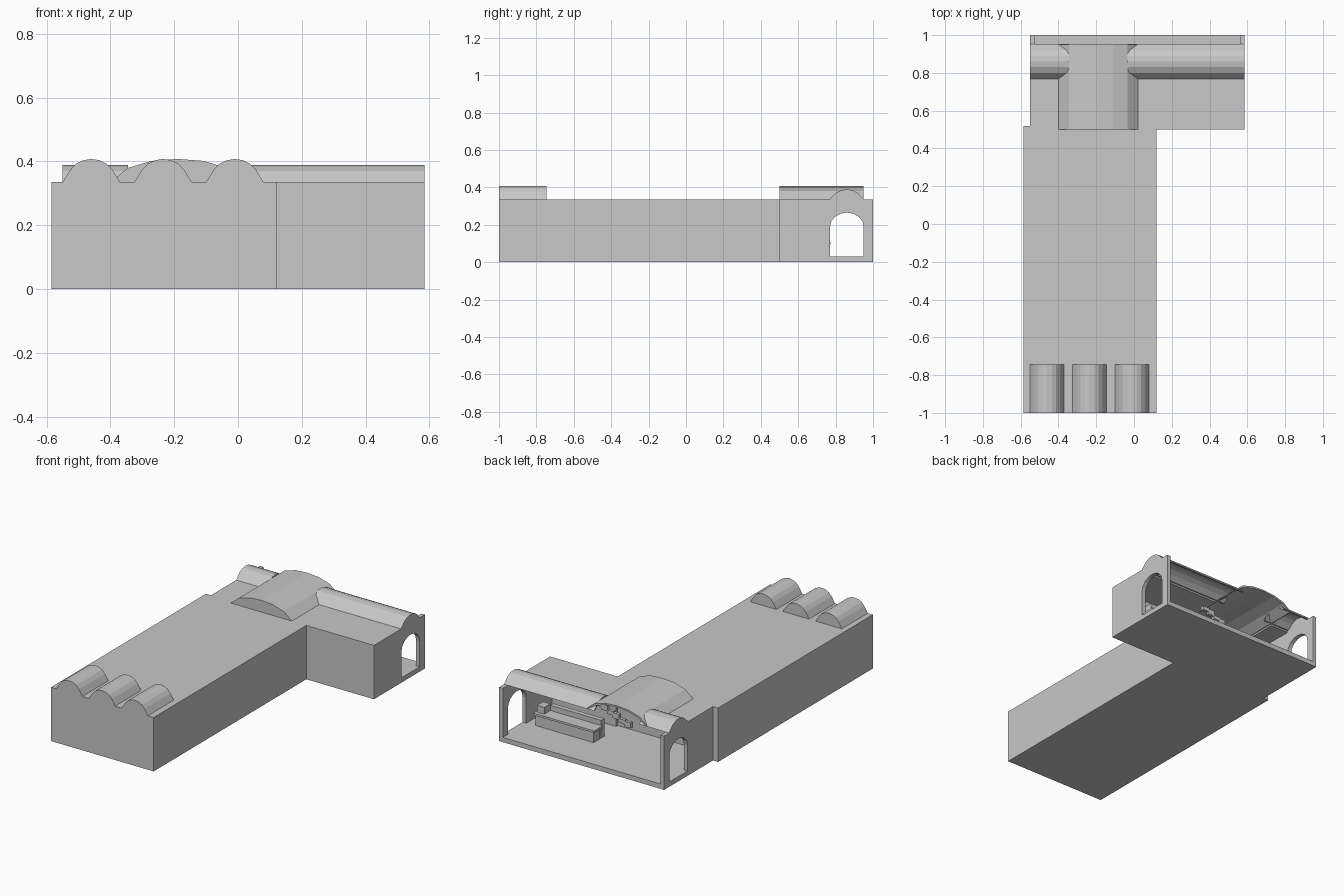
import bpy
import bmesh
import math
from mathutils import Vector

cube = bpy.data.objects.get("Cube")
if cube:
    bpy.data.objects.remove(cube, do_unlink=True)

# One plain stone colour for the whole building
stone = bpy.data.materials.new("grey_stone")
stone.use_nodes = True
stone.diffuse_color = (0.58, 0.58, 0.58, 1)
stone.node_tree.nodes["Principled BSDF"].inputs["Base Color"].default_value = (0.58, 0.58, 0.58, 1)

WALL_TOP, FLOOR_TOP = 0.335, 0.03
LEFT, RIGHT, BACK = 0.585, -0.55, 1.0
WING_Y, HALL_Y = 0.5, 0.77


def finish(name, bm):
    bmesh.ops.recalc_face_normals(bm, faces=bm.faces)
    mesh = bpy.data.meshes.new(name)
    bm.to_mesh(mesh)
    bm.free()
    mesh.materials.append(stone)
    obj = bpy.data.objects.new(name, mesh)
    bpy.context.collection.objects.link(obj)
    return obj


def box(name, x, y, z):
    bm = bmesh.new()
    bmesh.ops.create_cube(bm, size=1)
    for v in bm.verts:
        v.co = [lo + (c + 0.5) * (hi - lo) for c, (lo, hi) in zip(v.co, (x, y, z))]
    return finish(name, bm)


def prism(name, outline, axis, start, end):
    """Extrude a closed outline of (across, height) points along x or y."""
    bm = bmesh.new()
    place = lambda p: (start, p[0], p[1]) if axis == "x" else (p[0], start, p[1])
    face = bm.faces.new([bm.verts.new(place(p)) for p in outline])
    step = Vector((end - start, 0, 0) if axis == "x" else (0, end - start, 0))
    top = bmesh.ops.extrude_face_region(bm, geom=[face], use_keep_orig=True)
    bmesh.ops.translate(bm, vec=step, verts=[g for g in top["geom"] if isinstance(g, bmesh.types.BMVert)])
    return finish(name, bm)


def arc(half, centre):
    """Mirror a half profile into a full vault line resting on the wall tops."""
    line = [(-a, h) for a, h in half] + [(a, h) for a, h in reversed(half[:-1])]
    return [(centre + a, WALL_TOP + h) for a, h in line]


def shell(line, thick=0.01):
    """Close a vault line with a parallel inner line."""
    mid = (line[0][0] + line[-1][0]) / 2
    half = abs(line[-1][0] - mid)
    k = 1 - thick / half
    return line + [(mid + (a - mid) * k, h - thick * (h > WALL_TOP)) for a, h in reversed(line)]


SMALL = [(0.09, 0), (0.067, 0.038), (0.048, 0.058), (0.025, 0.069), (0, 0.073)]
BARREL = [(0.092, 0), (0.06, 0.035), (0.03, 0.05), (0, 0.054)]
CROSS = [(0.21, 0), (0.155, 0.045), (0.08, 0.067), (0, 0.073)]

# Long front block, with the small step where it meets the wing
box("long_block", (-0.585, 0.12), (-1, WING_Y), (0, WALL_TOP))
box("side_step", (-0.585, RIGHT), (WING_Y, 0.52), (0, WALL_TOP))

# Three small vaults over the front
for i, x in enumerate((-0.46, -0.235, -0.01)):
    prism(f"front_vault_{i + 1}", arc(SMALL, x), "y", -1, -0.745)

# Wing floor, front wall and flat roofs either side of the cross vault
box("wing_floor", (RIGHT, LEFT), (WING_Y, BACK), (0, FLOOR_TOP))
box("wing_front_wall", (0.12, LEFT), (WING_Y, WING_Y + 0.015), (FLOOR_TOP, WALL_TOP))
box("wing_roof_left", (0.02, LEFT), (WING_Y, HALL_Y), (WALL_TOP - 0.01, WALL_TOP))
box("wing_roof_right", (RIGHT, -0.40), (WING_Y, HALL_Y), (WALL_TOP - 0.01, WALL_TOP))

# End walls with an arched doorway and a rounded gable
barrel_line = arc(BARREL, 0.86)
door = [(0.86 - 0.09 * math.cos(t), 0.19 + 0.075 * math.sin(t))
        for t in (math.pi * i / 8 for i in range(9))]
end_wall = [(WING_Y, FLOOR_TOP), (HALL_Y, FLOOR_TOP)] + door
end_wall += [(0.95, FLOOR_TOP), (BACK, FLOOR_TOP), (BACK, WALL_TOP)]
end_wall += barrel_line[::-1] + [(WING_Y, WALL_TOP)]
prism("left_end_wall", end_wall, "x", LEFT - 0.025, LEFT)
prism("right_end_wall", end_wall, "x", RIGHT, RIGHT + 0.025)

# Barrel vaults over the passage, meeting the wider cross vault
prism("left_barrel_vault", shell(barrel_line), "x", -0.035, LEFT - 0.025)
prism("right_barrel_vault", shell(barrel_line), "x", RIGHT + 0.025, -0.345)
cross_line = arc(CROSS, -0.19)
prism("cross_vault", shell(cross_line), "y", WING_Y, 0.95)
prism("cross_vault_gable", cross_line, "y", WING_Y, WING_Y + 0.01)

# Low counter with a ledge inside the hall
box("counter", (0.10, 0.50), (0.70, 0.765), (FLOOR_TOP, 0.095))
box("counter_ledge", (0.09, 0.51), (0.69, 0.773), (0.095, 0.108))
box("counter_end_block", (0.45, 0.50), (0.69, 0.75), (0.108, 0.15))
box("counter_back", (0.10, 0.45), (0.66, 0.69), (FLOOR_TOP, 0.14))

# Stepped ornament hanging below the cross vault
for i in range(6):
    x, z = 0.08 - 0.04 * i, 0.27 - 0.016 * i
    box(f"hanging_ornament_{i + 1}", (x - 0.025, x + 0.02), (0.73, 0.75), (z - 0.012, z + 0.012 + 0.01 * (i % 2)))
